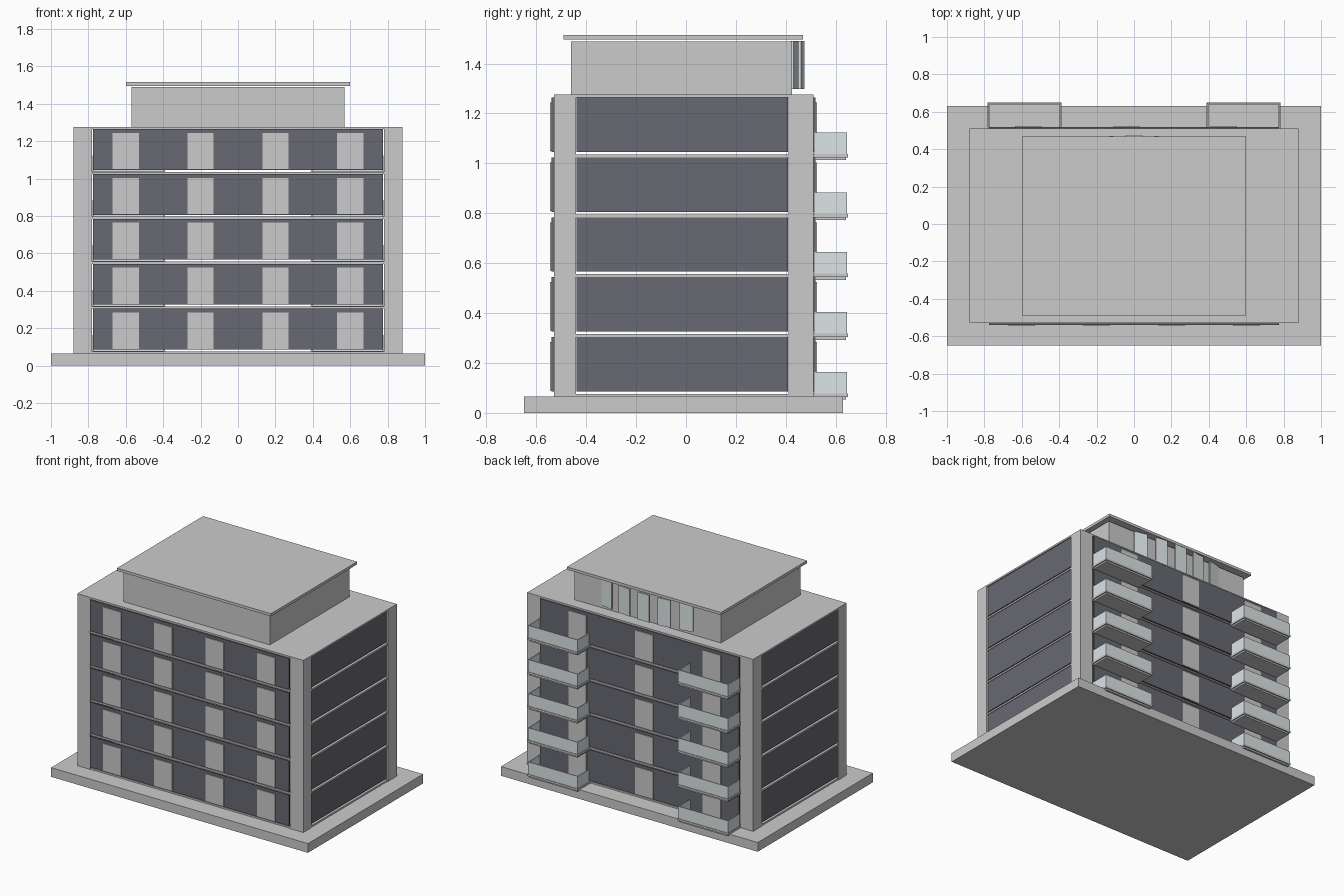
import bpy
import math

if "Cube" in bpy.data.objects:
    bpy.data.objects.remove(bpy.data.objects["Cube"])


def material(name, color):
    m = bpy.data.materials.new(name)
    m.diffuse_color = (*color, 1)
    m.use_nodes = True
    m.node_tree.nodes["Principled BSDF"].inputs["Base Color"].default_value = m.diffuse_color
    return m


DARK = material("dark_cladding", (0.14, 0.14, 0.17))
GLASS = material("pale_glass", (0.72, 0.78, 0.79))


def box(name, x, y, z, mat=None, turn=0):
    """Box from (min, max) ranges, optionally turned about z."""
    bpy.ops.mesh.primitive_cube_add(
        size=1, location=[(a + b) / 2 for a, b in (x, y, z)])
    o = bpy.context.object
    o.name = name
    size = [b - a for a, b in (x, y, z)]
    for v in o.data.vertices:
        v.co = [c * s for c, s in zip(v.co, size)]
    o.rotation_euler.z = turn
    if mat:
        o.data.materials.append(mat)
    return o


def mirrored(lo, hi):
    return ((lo, hi), (-hi, -lo))


PITCH = 0.24
FLOORS = 5

# Plinth and corner columns
box("base_plinth", (-1, 1), (-0.65, 0.63), (0, 0.065))
for xr in mirrored(0.78, 0.88):
    for yr in ((-0.53, -0.44), (0.41, 0.51)):
        box("corner_column", xr, yr, (0.065, 1.275))

# Floor slabs and main roof slab
for k in range(FLOORS):
    z = PITCH * k
    box("floor_slab", (-0.877, 0.877), (-0.527, 0.507), (z + 0.064, z + 0.076))
box("main_roof", (-0.88, 0.88), (-0.53, 0.51), (1.264, 1.276))

for k in range(FLOORS):
    z = PITCH * k
    wall = (z + 0.086, z + 0.304)
    opening = (z + 0.09, z + 0.284)

    # Cladding on all four sides
    box("front_cladding", (-0.775, 0.775), (-0.54, -0.53), wall, DARK)
    box("back_cladding", (-0.775, 0.775), (0.509, 0.518), wall, DARK)
    for xr in mirrored(0.862, 0.872):
        box("side_cladding", xr, (-0.438, 0.408), wall, DARK)

    # Window panels
    for x in (-0.6, -0.2, 0.2, 0.6):
        box("front_window", (x - 0.07, x + 0.07), (-0.546, -0.535), opening)
    for x in (-0.565, -0.04, 0.48):
        box("back_window", (x - 0.07, x + 0.07), (0.512, 0.524), opening)

    # Balconies with glass railing on three sides
    for a, b in mirrored(0.388, 0.782):
        box("balcony_floor", (a, b), (0.51, 0.65), (z + 0.064, z + 0.078))
        box("balcony_underside", (a + 0.008, b - 0.008), (0.51, 0.642),
            (z + 0.053, z + 0.064))
        rail = (z + 0.078, z + 0.164)
        box("balcony_front_glass", (a + 0.003, b - 0.003), (0.64, 0.646), rail, GLASS)
        for x in (a + 0.003, b - 0.009):
            box("balcony_side_glass", (x, x + 0.006), (0.515, 0.64), rail, GLASS)

# Penthouse and its overhanging roof
box("penthouse", (-0.57, 0.57), (-0.46, 0.425), (1.276, 1.489))
box("penthouse_roof", (-0.6, 0.6), (-0.49, 0.468), (1.496, 1.515))

# Glass panes set along a shallow arc on the penthouse back
for i in range(-2, 3):
    x = 0.155 * i
    y = 0.47 - 0.35 * x * x
    box("penthouse_pane", (x - 0.046, x + 0.046), (y - 0.005, y + 0.005),
        (1.298, 1.49), GLASS, -math.atan(0.7 * x))
